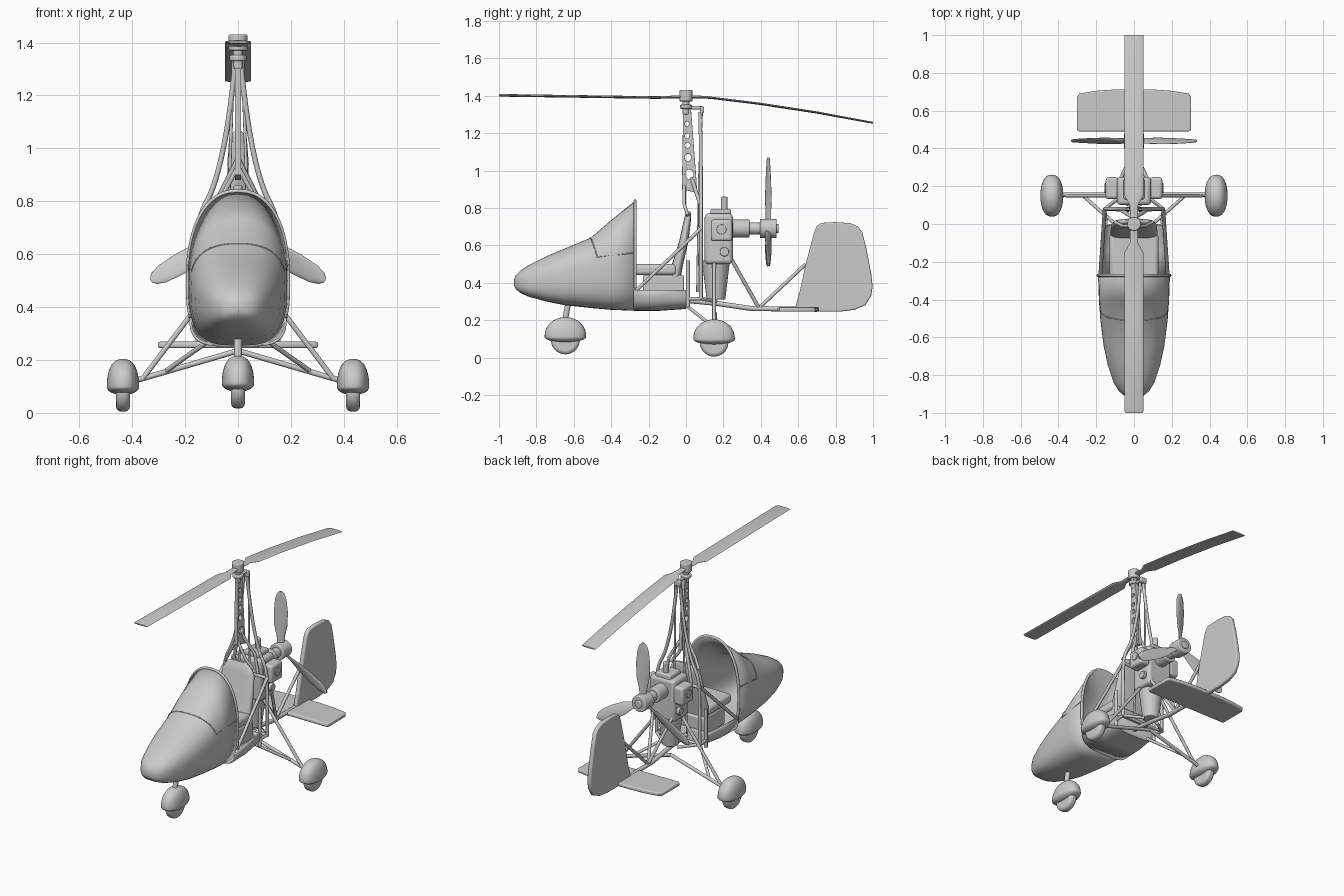
import bpy, bmesh, math
from math import sin, cos, pi
from mathutils import Vector

cube = bpy.data.objects.get("Cube")
if cube:
    bpy.data.objects.remove(cube)

grey = bpy.data.materials.new("light grey")
grey.use_nodes = True
grey.diffuse_color = (0.6, 0.6, 0.6, 1)
grey.node_tree.nodes["Principled BSDF"].inputs["Base Color"].default_value = (0.6, 0.6, 0.6, 1)


def finish(ob):
    """Link, convert to mesh, colour and shade an object."""
    bpy.context.collection.objects.link(ob)
    bpy.ops.object.select_all(action='DESELECT')
    bpy.context.view_layer.objects.active = ob
    ob.select_set(True)
    if ob.type == 'CURVE':
        bpy.ops.object.convert(target='MESH')
        ob = bpy.context.object
    ob.data.materials.clear()
    ob.data.materials.append(grey)
    bpy.ops.object.shade_smooth_by_angle(angle=math.radians(38))
    return ob


def from_bmesh(name, bm):
    bmesh.ops.recalc_face_normals(bm, faces=bm.faces[:])
    me = bpy.data.meshes.new(name)
    bm.to_mesh(me)
    bm.free()
    return finish(bpy.data.objects.new(name, me))


def bevel(ob, width):
    m = ob.modifiers.new("bevel", 'BEVEL')
    m.width, m.segments = width, 3


def loft(name, rings, closed=True, caps=(True, True)):
    bm = bmesh.new()
    rows = [[bm.verts.new(p) for p in ring] for ring in rings]
    n = len(rows[0])
    for a, b in zip(rows, rows[1:]):
        for i in range(n if closed else n - 1):
            j = (i + 1) % n
            bm.faces.new((a[i], a[j], b[j], b[i]))
    for row, cap in zip((rows[0], rows[-1]), caps):
        if cap:
            bm.faces.new(row)
    return from_bmesh(name, bm)


def box(name, centre, size, round_=0.01):
    bm = bmesh.new()
    bmesh.ops.create_cube(bm, size=1)
    for v in bm.verts:
        v.co = Vector(centre) + v.co * Vector(size)
    bevel(from_bmesh(name, bm), round_)


def cyl(name, a, b, r, r2=None, round_=0.006):
    a, b = Vector(a), Vector(b)
    bm = bmesh.new()
    bmesh.ops.create_cone(bm, cap_ends=True, segments=28, radius1=r,
                          radius2=r if r2 is None else r2, depth=(b - a).length)
    turn = Vector((0, 0, 1)).rotation_difference(b - a)
    for v in bm.verts:
        v.co = (a + b) / 2 + turn @ v.co
    ob = from_bmesh(name, bm)
    if round_:
        bevel(ob, round_)


def tube(name, pts, r=0.01, smooth=False):
    cu = bpy.data.curves.new(name, 'CURVE')
    cu.dimensions = '3D'
    cu.bevel_depth, cu.bevel_resolution, cu.use_fill_caps = r, 3, True
    sp = cu.splines.new('NURBS' if smooth else 'POLY')
    sp.points.add(len(pts) - 1)
    for q, p in zip(sp.points, pts):
        q.co = (*p, 1)
    if smooth:
        sp.use_endpoint_u, sp.order_u = True, 3
    finish(bpy.data.objects.new(name, cu))


def plate(name, loops, thick, edge, upright=True):
    """Flat outline with optional holes, given thickness."""
    cu = bpy.data.curves.new(name, 'CURVE')
    cu.dimensions, cu.fill_mode = '2D', 'BOTH'
    cu.extrude, cu.bevel_depth, cu.offset = thick / 2 - edge, edge, -edge
    for loop in loops:
        sp = cu.splines.new('POLY')
        sp.points.add(len(loop) - 1)
        for q, (u, v) in zip(sp.points, loop):
            q.co = (u, v, 0, 1)
        sp.use_cyclic_u = True
    ob = bpy.data.objects.new(name, cu)
    if upright:
        ob.rotation_euler = (pi / 2, 0, pi / 2)
    return finish(ob)


# Fuselage pod: y, half width, bottom, widest height, top
STATIONS = [(-.92, .012, .385, .40, .415), (-.91, .05, .365, .40, .44), (-.885, .08, .345, .405, .465),
            (-.84, .108, .325, .41, .495), (-.75, .138, .30, .42, .54), (-.65, .16, .28, .44, .582),
            (-.51, .178, .265, .47, .64), (-.4, .186, .255, .49, .735), (-.27, .19, .25, .5, .84)]


def pod_point(y, t):
    for a, b in zip(STATIONS, STATIONS[1:]):
        if y <= b[0] + 1e-6:
            f = (y - a[0]) / (b[0] - a[0])
            w, z0, zc, z1 = [p + (q - p) * f for p, q in zip(a[1:], b[1:])]
            break
    c, s = cos(t), sin(t)
    e = 0.85 if s > 0 else 0.6
    z = zc + (z1 - zc) * s ** 0.9 if s > 0 else zc - (zc - z0) * (-s) ** 0.7
    return Vector((math.copysign(abs(c) ** e * w, c), y, z))


def shell(ob):
    m = ob.modifiers.new("wall", 'SOLIDIFY')
    m.thickness, m.offset = 0.01, -1


ring_angles = [2 * pi * i / 48 for i in range(48)]
shell(loft("nose_pod", [[pod_point(s[0], t) for t in ring_angles] for s in STATIONS], caps=(True, False)))
tub = []
for y, w, z0 in ((-.28, .184, .25), (-.14, .178, .25), (0, .16, .26)):
    half = [pi + pi * i / 24 for i in range(25)]
    tub.append([(math.copysign(abs(cos(t)) ** .5 * w, cos(t)), y, .36 - (.36 - z0) * abs(sin(t)) ** .7)
                for t in half])
shell(loft("cockpit_tub", tub, closed=False, caps=(False, True)))

# Windscreen trim
tube("windscreen_frame", [pod_point(-.272, -.39 + (pi + .78) * i / 32) for i in range(33)], .008)
front = [pod_point(-.46 - .05 * sin(t), t) for t in [.28 + (pi - .56) * i / 24 for i in range(25)]]
tube("windscreen_seam", [pod_point(-.28, .15)] + front + [pod_point(-.28, pi - .15)], .003)

# Seat
box("seat_base", (0, -.12, .38), (.24, .22, .12))
box("seat_cushion", (0, -.17, .47), (.26, .24, .06), .02)
back = []
for y, z, w, d in ((-.06, .42, .12, .03), (-.045, .5, .125, .03), (-.012, .62, .12, .025),
                   (.005, .72, .11, .02), (.012, .765, .085, .016), (.015, .78, .05, .008)):
    back.append([(math.copysign(abs(cos(t)) ** .5 * w, cos(t)),
                  y + math.copysign(abs(sin(t)) ** .7 * d, sin(t)), z) for t in ring_angles])
loft("seat_back", back)

# Mast with lightening holes
holes = [[(cy + r * cos(t), z + r * 1.15 * sin(t)) for t in ring_angles]
         for cy, z, r in ((.005, 1.25, .011), (.006, 1.185, .012), (.008, 1.135, .013),
                          (.01, 1.07, .017), (.018, .98, .022))]
plate("mast", [[(-.015, 1.34), (-.022, .9), (.06, .88), (.055, .96), (.026, 1.34)]] + holes, .024, .002)

# Rotor head
cyl("rotor_hub", (0, 0, 1.37), (0, 0, 1.43), .036)
cyl("rotor_neck", (0, 0, 1.3), (0, 0, 1.38), .018)
cyl("rotor_bearing", (0, 0, 1.33), (0, 0, 1.352), .032)
tube("control_arm", [(0, 0, 1.335), (0, .085, 1.335)], .01)
box("control_joint", (0, .085, 1.325), (.045, .022, .035), .005)


def rotor_blade(name, path):
    rings = []
    for y, z, w, d in path:
        rings.append([(w * cos(t), y, z + d * sin(t)) for t in ring_angles[::3]])
    loft(name, rings)


rotor_blade("front_rotor_blade", [(0, 1.395, .02, .008), (-.1, 1.392, .022, .007), (-.15, 1.39, .05, .007),
                                  (-.5, 1.395, .05, .007), (-.99, 1.402, .05, .007), (-1, 1.402, .046, .004)])
rotor_blade("rear_rotor_blade", [(0, 1.395, .02, .008), (.1, 1.392, .022, .007), (.15, 1.387, .05, .006),
                                 (.4, 1.356, .05, .006), (.7, 1.31, .05, .006), (1, 1.255, .05, .005)])

# Engine
box("engine_block", (0, .175, .635), (.18, .15, .27), .02)
box("engine_top", (0, .185, .775), (.11, .11, .04))
cyl("engine_cap", (0, .205, .78), (0, .205, .86), .017)
cyl("oil_tank", (0, .16, .31), (0, .16, .52), .05, .075)
cyl("gearbox", (0, .24, .69), (0, .34, .69), .048)
cyl("propeller_shaft", (0, .32, .69), (0, .42, .69), .032)
cyl("propeller_hub", (0, .395, .69), (0, .485, .69), .052)
cyl("propeller_cap", (0, .48, .69), (0, .495, .69), .025)

# Propeller
for k in range(3):
    a = 2 * pi * k / 3
    out, side = Vector((sin(a), 0, cos(a))), Vector((cos(a), 0, -sin(a)))
    rings = []
    for r, w, tw in ((.03, .018, .8), (.09, .025, .6), (.16, .04, .42), (.25, .043, .32),
                     (.33, .036, .25), (.365, .024, .22), (.38, .008, .2)):
        chord = side * cos(tw) + Vector((0, sin(tw), 0))
        flat = out.cross(chord)
        rings.append([Vector((0, .44, .69)) + out * r + chord * w * cos(t) + flat * .007 * sin(t)
                      for t in ring_angles[::3]])
    loft(f"propeller_blade_{k + 1}", rings)

# Tail
fin = [(.585, .27), (.61, .36), (.64, .5), (.685, .67), (.7, .705), (.725, .72), (.8, .724), (.88, .718),
       (.92, .7), (.943, .67), (.965, .58), (.99, .45), (.998, .38), (.99, .33), (.96, .28), (.9, .255),
       (.82, .245), (.6, .245)]
plate("tail_fin", [fin], .028, .008)
half = [(.29, .49), (.303, .5), (.303, .67), (.29, .69), (.2, .705), (.1, .712)]
stab = plate("tailplane", [half + [(-x, y) for x, y in reversed(half)]], .024, .008, upright=False)
stab.location.z = .257
tube("tail_boom", [(0, 0, .305), (0, .16, .29), (0, .35, .262), (0, .7, .258)], .014)
tube("fin_strut", [(0, .39, .265), (0, .64, .5)])


# Landing gear
def wheel_unit(name, x, y, z):
    cyl(name + "_wheel", (x - .026, y, z), (x + .026, y, z), .077, round_=.018)
    bm = bmesh.new()
    bmesh.ops.create_uvsphere(bm, u_segments=32, v_segments=20, radius=1)
    for v in bm.verts:
        px, py, pz = v.co
        px = math.copysign(abs(px) ** .8, px)
        pz = pz ** .9 * .105 if pz > 0 else pz * .03
        v.co = (x + px * .061, y + py * .111, z + .017 + pz)
    from_bmesh(name + "_fairing", bm)


wheel_unit("nose", 0, -.645, .094)
tube("nose_strut", [(0, -.65, .18), (0, -.63, .29)], .016)

for s, side in ((1, "left"), (-1, "right")):
    wheel_unit(side + "_main", s * .435, .15, .082)
    tube(side + "_axle", [(0, .155, .235), (s * .36, .155, .13), (s * .43, .155, .11)], .011)
    tube(side + "_gear_strut", [(s * .08, .15, .5), (s * .36, .15, .13)], .01)
    tube(side + "_gear_brace", [(s * .1, 0, .28), (s * .27, .15, .16)], .009)
    # Frame and mast supports
    tube(side + "_mast_brace", [(s * .012, .075, 1.31), (s * .03, .08, 1.12), (s * .085, .08, .86),
                                (s * .15, .08, .74), (s * .155, .08, .6), (s * .155, .08, .31)], .01, True)
    tube(side + "_mast_leg", [(0, .03, .96), (s * .07, .075, .82), (s * .09, .075, .7)], .01)
    tube(side + "_mast_front_leg", [(0, -.01, .93), (s * .06, -.01, .82), (s * .1, .01, .76)], .009)
    tube(side + "_side_rail", [(s * .178, -.265, .36), (s * .155, .08, .69)], .01)
    tube(side + "_frame_post", [(s * .15, .01, .27), (s * .15, .01, .52)], .011)
    tube(side + "_lower_rail", [(s * .15, .01, .315), (s * .155, .08, .315), (s * .05, .16, .3)])
    tube(side + "_engine_strut", [(s * .07, .24, .53), (0, .39, .265)])
    tube(side + "_control_rod", [(s * .018, .085, 1.32), (s * .03, .07, .95), (s * .05, .06, .35)], .006)
    # Engine side details
    box(side + "_cylinder_head", (s * .115, .19, .68), (.07, .115, .115), .015)
    cyl(side + "_head_cap", (s * .14, .19, .685), (s * .156, .19, .685), .026, round_=.003)
    cyl(side + "_lower_port", (s * .08, .205, .565), (s * .11, .205, .565), .024, round_=.003)
tube("frame_cross_bar", [(-.155, .08, .685), (.155, .08, .685)])
tube("lower_cross_bar", [(-.155, .08, .315), (.155, .08, .315)])
